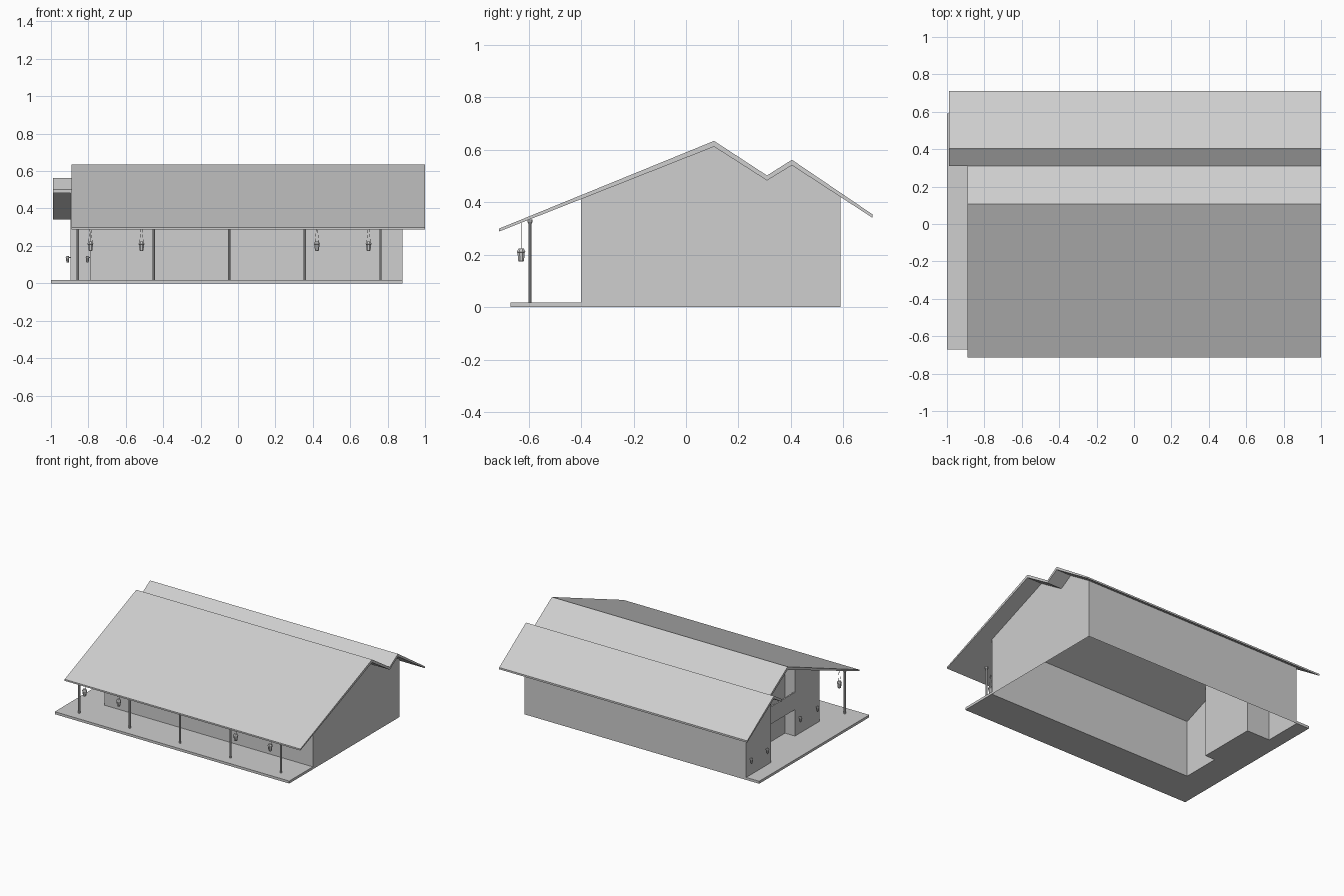
import bpy, bmesh, math
from mathutils import Vector

cube = bpy.data.objects.get("Cube")
if cube:
    bpy.data.objects.remove(cube, do_unlink=True)

# One plain grey for the whole house
grey = bpy.data.materials.new("plain grey")
grey.use_nodes = True
colour = (0.62, 0.62, 0.62, 1)
grey.diffuse_color = colour
grey.node_tree.nodes["Principled BSDF"].inputs["Base Color"].default_value = colour


def finish(name, bm, fix_normals=True):
    if fix_normals:
        bmesh.ops.recalc_face_normals(bm, faces=bm.faces)
    mesh = bpy.data.meshes.new(name)
    bm.to_mesh(mesh)
    bm.free()
    mesh.materials.append(grey)
    obj = bpy.data.objects.new(name, mesh)
    bpy.context.collection.objects.link(obj)
    return obj


def prism(name, points, offset):
    """Extrude a closed outline of 3D points by an offset."""
    bm = bmesh.new()
    face = bm.faces.new([bm.verts.new(p) for p in points])
    new = bmesh.ops.extrude_face_region(bm, geom=[face])["geom"]
    bmesh.ops.translate(bm, vec=offset, verts=[v for v in new if isinstance(v, bmesh.types.BMVert)])
    return finish(name, bm)


def box(name, low, high):
    (x0, y0, z0), (x1, y1, z1) = low, high
    return prism(name, [(x0, y0, z0), (x1, y0, z0), (x1, y1, z0), (x0, y1, z0)], (0, 0, z1 - z0))


def lathe(bm, centre, rings, sides=8):
    """Stack closed rings of (radius, z) around a vertical axis."""
    loops = []
    for r, z in rings:
        loops.append([bm.verts.new((centre[0] + r * math.cos(2 * math.pi * (i + 0.5) / sides),
                                    centre[1] + r * math.sin(2 * math.pi * (i + 0.5) / sides),
                                    centre[2] + z)) for i in range(sides)])
    for a, b in zip(loops, loops[1:]):
        for i in range(sides):
            j = (i + 1) % sides
            bm.faces.new((a[i], a[j], b[j], b[i]))
    bm.faces.new(loops[0][::-1])
    bm.faces.new(loops[-1])


def rod(bm, start, end, radius):
    """Thin four-sided bar between two points."""
    start, end = Vector(start), Vector(end)
    d = end - start
    turn = d.to_track_quat('Z', 'Y').to_matrix().to_4x4()
    turn.translation = (start + end) / 2
    bmesh.ops.create_cone(bm, cap_ends=True, segments=4, radius1=radius, radius2=radius,
                          depth=d.length, matrix=turn)


# Roof profile: y, upper z, lower z
ROOF = [(-0.714, 0.299, 0.288), (0.107, 0.634, 0.612), (0.309, 0.502, 0.483),
        (0.404, 0.562, 0.541), (0.711, 0.354, 0.341)]


def underside(y):
    for (y0, _, z0), (y1, _, z1) in zip(ROOF, ROOF[1:]):
        if y <= y1:
            return z0 + (z1 - z0) * (y - y0) / (y1 - y0)
    return ROOF[-1][2]


def roof(name, rows, x0, x1):
    outline = [(x0, y, top) for y, top, _ in rows] + [(x0, y, low) for y, _, low in reversed(rows)]
    return prism(name, outline, (x1 - x0, 0, 0))


roof("main_roof", ROOF[:3], -0.89, 1.0)
roof("rear_roof", ROOF[2:], -0.988, 1.0)

# Walls: thin sheets around the footprint, reaching up to the roof
RECESS = [(-0.896, 0.59), (-0.896, 0.309), (-0.71, 0.309), (-0.71, -0.12), (-0.79, -0.12), (-0.79, -0.4)]
FOOTPRINT = [(0.88, -0.4), (0.88, 0.59)] + RECESS
bm = bmesh.new()
for a, b in zip(FOOTPRINT, FOOTPRINT[1:] + FOOTPRINT[:1]):
    low, high = sorted((a[1], b[1]))
    breaks = [r[0] for r in ROOF if low + 0.001 < r[0] < high - 0.001]
    if b[1] > a[1]:
        breaks.reverse()
    path = [b] + [(a[0], y) for y in breaks] + [a]
    points = [(*a, 0), (*b, 0)] + [(x, y, underside(y)) for x, y in path]
    bm.faces.new([bm.verts.new(p) for p in points])
bmesh.ops.remove_doubles(bm, verts=bm.verts, dist=0.0005)
finish("walls", bm, fix_normals=False)

# Porch floor wrapping the front and the entry side
deck = [(-1, 0.59), (-1, -0.67), (0.88, -0.67), (0.88, -0.4)] + RECESS[::-1]
prism("porch_floor", [(x, y, 0) for x, y in deck], (0, 0, 0.018))

# Loft balcony above the entry recess
box("balcony_floor", (-0.79, -0.12, 0.21), (-0.71, 0.309, 0.222))
box("balcony_parapet", (-0.79, -0.12, 0.21), (-0.78, 0.309, 0.335))

# Porch posts with small caps
for i in range(5):
    x = -0.856 + i * 0.4045
    bm = bmesh.new()
    lathe(bm, (x, -0.595, 0), [(0.007, 0), (0.007, 0.318), (0.011, 0.325), (0.011, 0.334)])
    finish("porch_post", bm)

LANTERN = [(0.009, 0), (0.012, 0.006), (0.015, 0.035), (0.018, 0.037), (0.013, 0.046), (0.011, 0.05)]

# Hanging lanterns with a pair of wires
for x in (-0.789, -0.516, 0.422, 0.698):
    y = -0.629
    bm = bmesh.new()
    lathe(bm, (x, y, 0.173), LANTERN)
    for side in (-1, 1):
        rod(bm, (x + side * 0.01, y, 0.22), (x, y, underside(y)), 0.0008)
    finish("hanging_lantern", bm)

# Wall lanterns beside the entry
for wall_x, y in ((-0.896, 0.55), (-0.896, 0.365), (-0.79, -0.163), (-0.79, -0.36)):
    bm = bmesh.new()
    lathe(bm, (wall_x - 0.015, y, 0.11), [(r * 0.62, z * 0.7) for r, z in LANTERN])
    rod(bm, (wall_x, y, 0.138), (wall_x - 0.015, y, 0.138), 0.003)
    finish("wall_lantern", bm)
